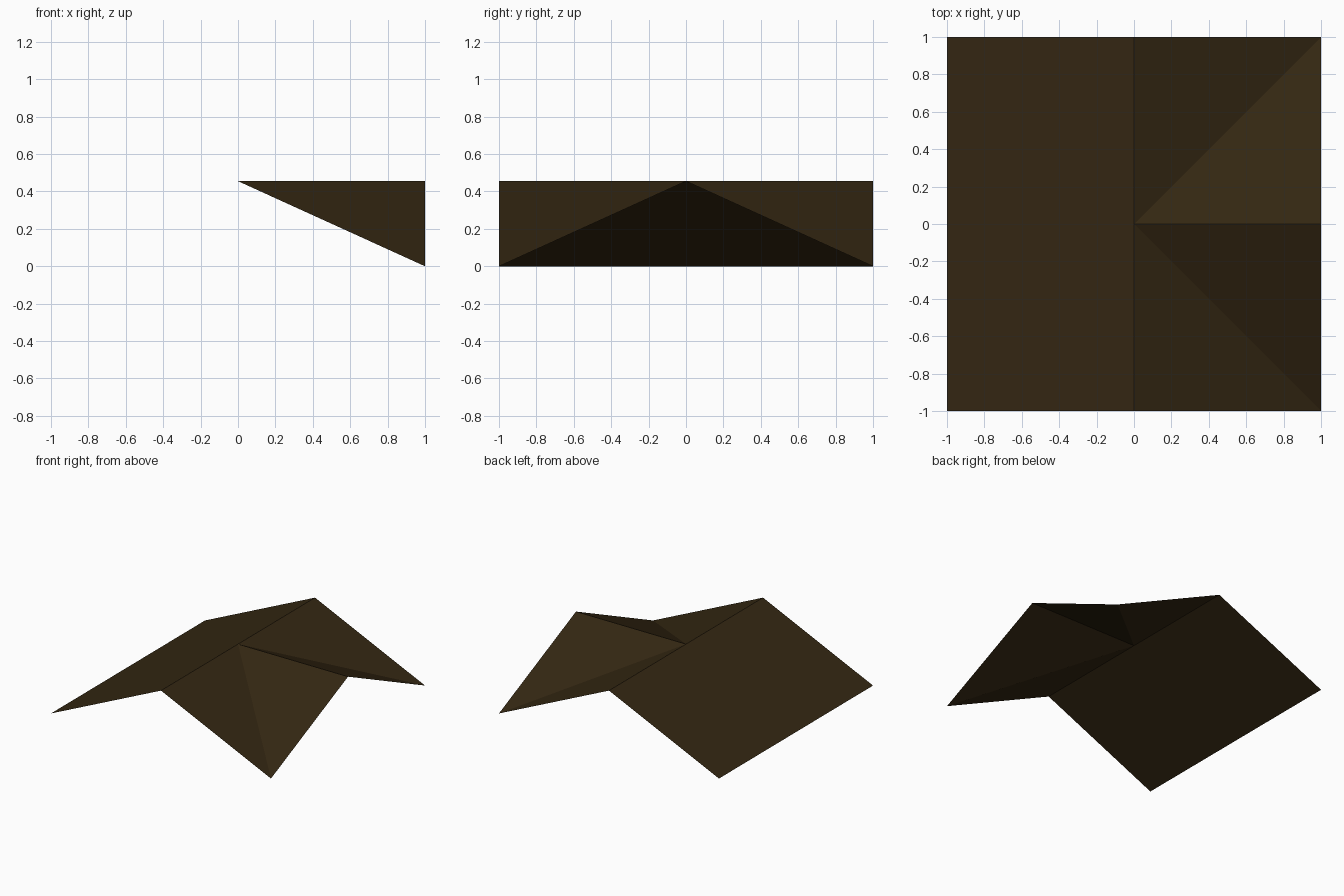
import bpy
import bmesh

RIDGE = 0.455  # height of the ridges above the eaves

cube = bpy.data.objects.get("Cube")
if cube:
    bpy.data.objects.remove(cube)

brown = bpy.data.materials.new("dark brown roofing")
brown.use_nodes = True
colour = (0.034, 0.020, 0.006, 1)
brown.diffuse_color = colour
brown.node_tree.nodes["Principled BSDF"].inputs["Base Color"].default_value = colour


def roof_panel(name, corners):
    """One flat panel on the +y side, mirrored to the -y side."""
    mesh = bpy.data.meshes.new(name)
    bm = bmesh.new()
    face = bm.faces.new([bm.verts.new(c) for c in corners])
    face.normal_update()
    if face.normal.z < 0:
        face.normal_flip()
    bm.to_mesh(mesh)
    bm.free()
    mesh.materials.append(brown)
    panel = bpy.data.objects.new(name, mesh)
    bpy.context.collection.objects.link(panel)
    mirror = panel.modifiers.new("Mirror", "MIRROR")
    mirror.use_axis = (False, True, False)
    return panel


# Points where the main ridge, branch ridge and valleys meet
junction = (0, 0, RIDGE)
ridge_end = (0, 1, RIDGE)
branch_end = (1, 0, RIDGE)
valley_foot = (1, 1, 0)

# Plain slope on the unbroken side of the main ridge
roof_panel("main_slope", [junction, ridge_end, (-1, 1, 0), (-1, 0, 0)])

# Triangles between the main ridge and the valleys
roof_panel("valley_slope", [junction, valley_foot, ridge_end])

# Triangles on both sides of the branch ridge
roof_panel("branch_slope", [junction, branch_end, valley_foot])
